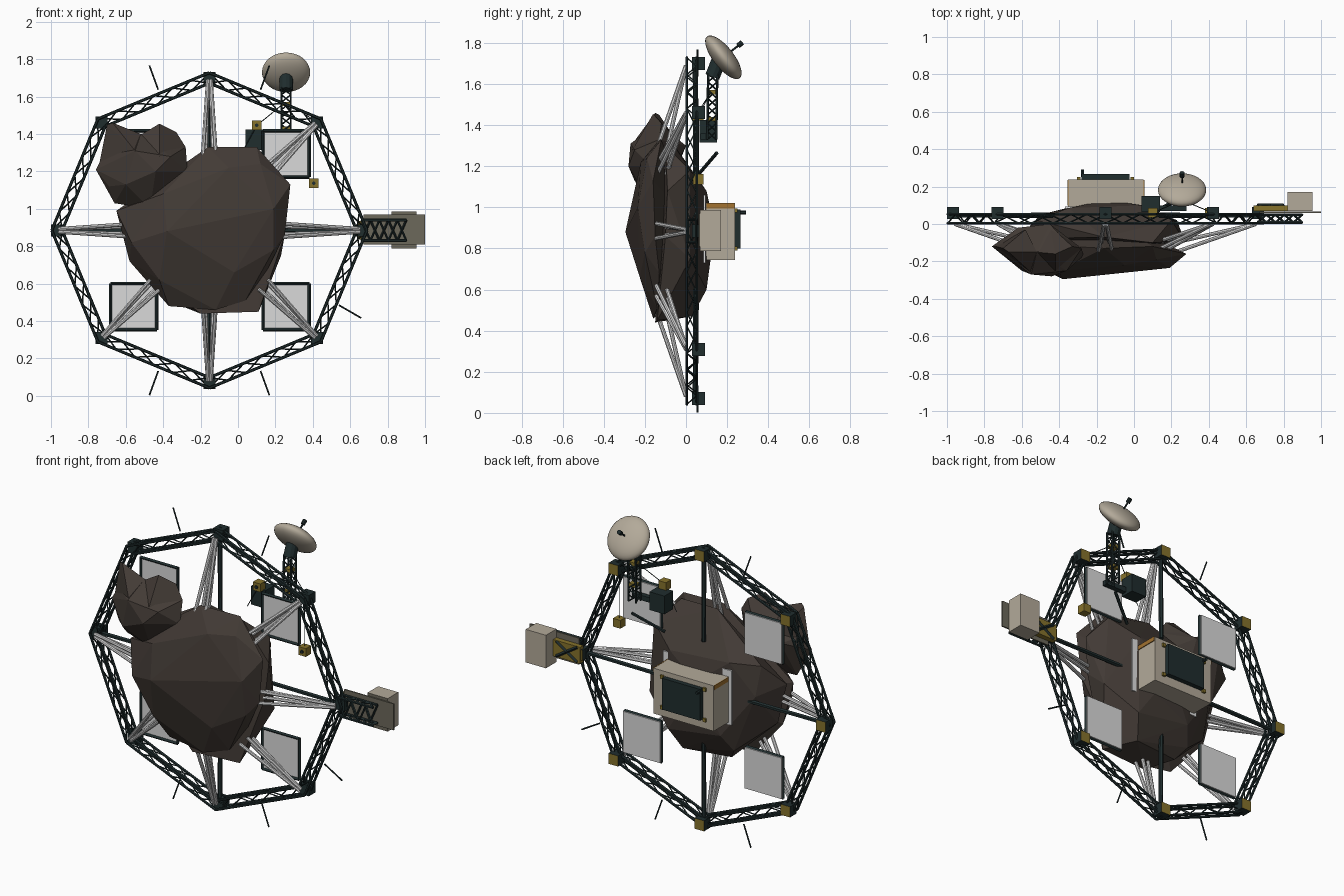
import bpy, bmesh, math
from mathutils import Vector, Matrix

if "Cube" in bpy.data.objects:
    bpy.data.objects.remove(bpy.data.objects["Cube"])

def mat(name, r, g, b):
    m = bpy.data.materials.new(name)
    m.diffuse_color = (r, g, b, 1)
    m.use_nodes = True
    m.node_tree.nodes["Principled BSDF"].inputs["Base Color"].default_value = m.diffuse_color
    return m

ROCK = mat("dark rock", 0.055, 0.043, 0.036)
DARK = mat("dark metal", 0.014, 0.026, 0.027)
GOLD = mat("gold foil", 0.24, 0.17, 0.025)
ORANGE = mat("orange foil", 0.36, 0.17, 0.03)
BEIGE = mat("beige shell", 0.45, 0.40, 0.32)
KHAKI = mat("khaki plate", 0.15, 0.14, 0.105)
WHITE = mat("white strut", 0.74, 0.74, 0.74)
PANEL = mat("pale panel", 0.70, 0.70, 0.70)

CX, CZ, R = -0.153, 0.885, 0.815          # ring centre and node radius

def finish(name, bm, *mats):
    me = bpy.data.meshes.new(name)
    bm.to_mesh(me)
    bm.free()
    ob = bpy.data.objects.new(name, me)
    bpy.context.collection.objects.link(ob)
    for m in mats:
        me.materials.append(m)
    return ob

def box(name, lo, hi, m, rule_mat=None, rule=None):
    """Axis-aligned box; faces whose normal passes the rule get the second colour."""
    lo, hi = Vector(lo), Vector(hi)
    bm = bmesh.new()
    bmesh.ops.create_cube(bm, size=1, matrix=Matrix.Translation((lo + hi) / 2) @ Matrix.Diagonal((*(hi - lo), 1)))
    bm.normal_update()
    if rule:
        for f in bm.faces:
            f.material_index = 1 if rule(f.normal) else 0
    return finish(name, bm, *([m, rule_mat] if rule else [m]))

def rods(name, segs, m):
    """Many straight rods in one mesh: (start, end, radius, sides)."""
    bm = bmesh.new()
    for a, b, r, n in segs:
        a, b = Vector(a), Vector(b)
        d = b - a
        mx = Matrix.Translation((a + b) / 2) @ d.to_track_quat('Z', 'Y').to_matrix().to_4x4()
        bmesh.ops.create_cone(bm, cap_ends=True, segments=n, radius1=r, radius2=r, depth=d.length, matrix=mx)
    return finish(name, bm, m)

def hull(name, pts, m):
    bm = bmesh.new()
    for p in pts:
        bm.verts.new(p)
    bmesh.ops.convex_hull(bm, input=bm.verts)
    loose = [v for v in bm.verts if not v.link_faces]
    bmesh.ops.delete(bm, geom=loose, context='VERTS')
    bmesh.ops.recalc_face_normals(bm, faces=bm.faces)
    return finish(name, bm, m)

def polar(r, deg, y):
    t = math.radians(deg)
    return Vector((CX + r * math.cos(t), y, CZ + r * math.sin(t)))

def lattice(starts, ends, bays, rc, rb):
    """Square truss: four chords and zigzag bracing on each side."""
    segs = [(s, e, rc, 6) for s, e in zip(starts, ends)]
    for k in range(4):
        j = (k + 1) % 4
        for i in range(bays):
            p, q = (k, j) if i % 2 == 0 else (j, k)
            segs.append((starts[p].lerp(ends[p], i / bays), starts[q].lerp(ends[q], (i + 1) / bays), rb, 4))
    return segs

# Asteroid: front mass, rear mass and a smaller spiked lobe, all faceted
hull("asteroid_front_mass", [
    (-.16, -.13, 1.33), (.10, -.12, 1.33), (.28, -.16, 1.13), (.25, -.15, .86), (.16, -.13, .68),
    (.04, -.14, .51), (-.12, -.16, .46), (-.37, -.13, .48), (-.58, -.10, .72), (-.65, -.10, .99),
    (-.27, -.12, 1.25), (-.02, -.225, .66), (.19, -.235, 1.0), (-.05, -.22, 1.22), (-.18, -.265, .86),
    (-.38, -.295, .88), (-.40, -.25, 1.08), (-.42, -.21, .62), (-.57, -.20, .82), (.19, -.20, .78),
    (.12, -.19, 1.24), (-.15, .05, .9)], ROCK)
hull("asteroid_rear_mass", [
    (.13, -.08, .53), (.11, -.14, .45), (-.20, -.15, .44), (-.30, -.01, .48), (-.50, .05, .92),
    (-.52, .02, 1.10), (-.15, .128, .95), (-.05, .12, .75), (-.30, .10, .65), (.04, .10, 1.08),
    (-.35, .085, 1.10), (.05, .10, .60), (.20, .02, 1.18), (.23, .02, .75), (0, .03, .47), (-.35, .04, .55),
    (.10, -.10, 1.30), (-.16, -.07, 1.32), (-.30, -.06, 1.22), (.27, -.09, 1.08), (.25, -.10, .86),
    (-.62, -.08, .98), (-.56, -.08, .73)], ROCK)
hull("asteroid_lobe", [
    (-.52, -.15, 1.40), (-.72, -.12, 1.29), (-.76, -.12, 1.21), (-.69, -.16, 1.12), (-.66, -.12, 1.03),
    (-.47, -.16, 1.0), (-.27, -.17, 1.20), (-.28, -.13, 1.33), (-.36, -.10, 1.38), (-.44, -.28, 1.20),
    (-.55, -.27, 1.31), (-.60, -.25, 1.13), (-.36, -.25, 1.28), (-.45, .0, 1.30), (-.62, -.02, 1.25)], ROCK)
hull("asteroid_lobe_spike_left", [(-.67, -.15, 1.46), (-.70, -.13, 1.45), (-.52, -.15, 1.40), (-.74, -.12, 1.25),
                                  (-.55, -.26, 1.31), (-.58, -.03, 1.30)], ROCK)
hull("asteroid_lobe_spike_right", [(-.42, -.16, 1.455), (-.53, -.15, 1.39), (-.28, -.13, 1.33), (-.33, -.12, 1.41),
                                   (-.42, -.26, 1.28), (-.45, -.01, 1.30)], ROCK)

# Octagonal truss ring
segs = []
for i in range(8):
    a, b = i * 45, i * 45 + 45
    corners = [(R - .028, .004), (R + .028, .004), (R + .028, .052), (R - .028, .052)]
    segs += lattice([polar(r, a, y) for r, y in corners], [polar(r, b, y) for r, y in corners], 6, .008, .004)
rods("truss_ring", segs, DARK)

# Corner nodes, gold on the back face
for i in range(8):
    c = polar(R, i * 45, .06)
    box(f"ring_node_{i}", c - Vector((.032, .032, .032)), c + Vector((.032, .032, .032)), DARK, GOLD,
        lambda n: n.y > .5)

# White strut bundles gripping the asteroid (the lobe fills the upper left corner)
segs = []
for i in range(8):
    if i == 3:
        continue
    t = math.radians(i * 45)
    tangent = Vector((-math.sin(t), 0, math.cos(t)))
    end = polar(.39 if i % 2 == 0 else .41, i * 45, -.125)
    for s, dy in ((-1, -.02), (-1, .03), (1, -.02), (1, .03)):
        segs.append((polar(R - .01, i * 45, .0) + tangent * s * .008,
                     end + tangent * s * (.036 if dy < 0 else .02) + Vector((0, dy, 0)), .0105, 8))
rods("grip_struts", segs, WHITE)

# Dark spokes from the ring into the asteroid
rods("rear_spokes", [(polar(R, a, .045), polar(.28, a, .05), .013, 6) for a in (0, 90, 180, 270)], DARK)

# Whisker antennas
rods("whisker_antennas", [(polar(.80, a, .056), polar(.938, a, .056), .0045, 6)
                          for a in (70, 110, 250, 290, -30)], DARK)

# Four framed panels
for i, (px, pz) in enumerate([(sx, sz) for sx in (-.5575, .2575) for sz in (.477, 1.293)]):
    h = .124
    box(f"panel_{i}", (px - h, .045, pz - h), (px + h, .058, pz + h), PANEL)
    edges = [((px - h, .042, pz + s * h), (px + h, .042, pz + s * h), .009, 4) for s in (-1, 1)]
    edges += [((px + s * h, .042, pz - h), (px + s * h, .042, pz + h), .009, 4) for s in (-1, 1)]
    rods(f"panel_frame_{i}", edges, DARK)

# Rear module with adapter plate, dark hatch and foil edges
box("adapter_plate", (-.37, .084, .73), (.09, .094, 1.06), WHITE)
box("rear_module", (-.352, .08, .745), (.05, .238, 1.02), BEIGE)
for n, x in (("left", -.356), ("right", .05)):
    box(f"module_foil_{n}", (x, .10, .995), (x + .005, .236, 1.021), ORANGE)
box("module_hatch", (-.28, .236, .80), (-.025, .266, .99), DARK)
for i, (x, z) in enumerate([(x, z) for x in (-.295, -.01) for z in (.80, .985)]):
    box(f"hatch_clip_{i}", (x - .01, .236, z - .01), (x + .01, .25, z + .01), GOLD)
rods("module_stub", [((-.275, .25, .975), (-.275, .292, .975), .009, 6)], DARK)

# Side arm: truss, foil box, plate and end box
arm = ((.008, .83), (.05, .83), (.05, .94), (.008, .94))
rods("arm_truss", lattice([Vector((.66, y, z)) for y, z in arm], [Vector((.90, y, z)) for y, z in arm],
                          5, .008, .006), DARK)
box("arm_plate", (.67, .06, .81), (1.0, .068, .97), KHAKI)
box("arm_foil_box", (.64, .069, .835), (.82, .10, .935), GOLD)
rods("arm_foil_bars", [((.66, .10, .84), (.80, .10, .93), .009, 4), ((.66, .10, .93), (.80, .10, .84), .009, 4)], DARK)
box("arm_end_box", (.82, .069, .787), (.955, .17, .987), BEIGE, KHAKI, lambda n: n.y < -.5)

# Antenna mast with bands and guy wires
foot = [Vector((.257 + x, .125 + y, 1.33)) for x, y in ((-.025, -.022), (.025, -.022), (.025, .022), (-.025, .022))]
rods("antenna_mast", lattice(foot, [v + Vector((0, .005, .32)) for v in foot], 8, .006, .004), DARK)
for i, z in enumerate((1.43, 1.56)):
    box(f"mast_band_{i}", (.235, .108, z - .01), (.28, .148, z + .01), GOLD)
rods("guy_wires", [((.24, .12, 1.56), (.10, .06, 1.445), .0025, 4), ((.275, .12, 1.56), (.42, .06, 1.465), .0025, 4),
                   ((.10, .06, 1.445), (.02, .06, 1.30), .0025, 4), ((.405, .06, 1.465), (.405, .06, 1.14), .0025, 4)], DARK)

# Dish, its neck and feed
n = Vector((0, .79, .62)).normalized()
c = Vector((.257, .182, 1.73))
bm = bmesh.new()
bmesh.ops.create_uvsphere(bm, u_segments=32, v_segments=16, radius=1, matrix=Matrix.Translation(c)
                          @ n.to_track_quat('Z', 'Y').to_matrix().to_4x4() @ Matrix.Diagonal((.129, .129, .05, 1)))
dish = finish("dish", bm, BEIGE)
for p in dish.data.polygons:
    p.use_smooth = True
rods("dish_neck", [((.257, .128, 1.635), c - n * .03, .036, 12)], DARK)
rods("dish_feed", [(c, c + n * .105, .005, 6), (c + n * .09, c + n * .118, .013, 8)], DARK)

# Instruments near the mast
box("instrument_box", (.04, .065, 1.315), (.14, .15, 1.425), DARK)
box("instrument_bracket", (.13, .07, 1.33), (.28, .10, 1.36), DARK)
rods("instrument_boom", [((.26, .15, 1.265), (.10, .06, 1.16), .009, 6)], DARK)
for i, (x, z) in enumerate(((.10, 1.447), (.405, 1.137))):
    box(f"thruster_block_{i}", (x - .025, .035, z - .025), (x + .025, .085, z + .025), GOLD)
    rods(f"thruster_nozzle_{i}", [((x, .036, z), (x, .028, z), .01, 8)], DARK)
